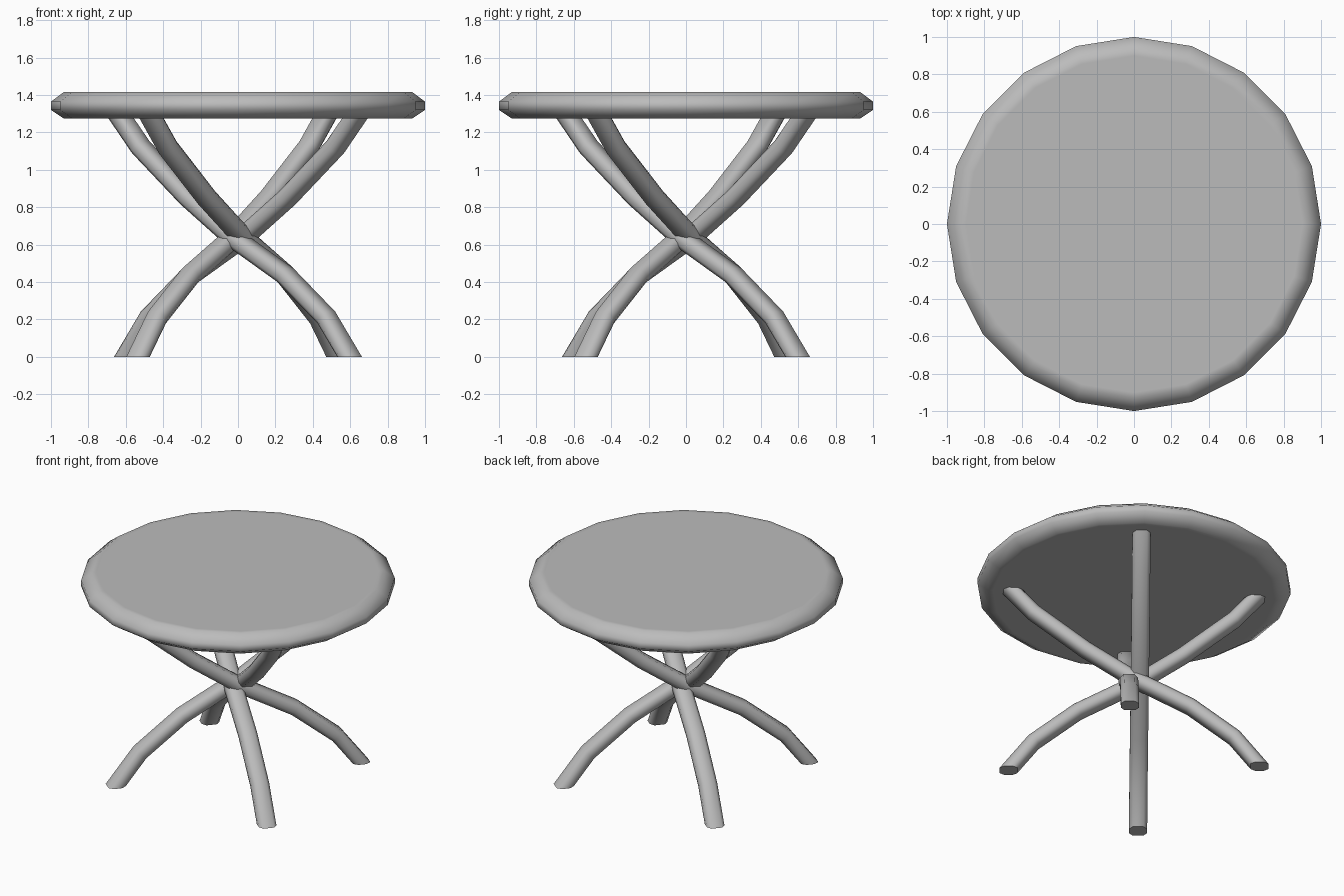
import bpy, bmesh
from math import cos, sin, pi, radians
from mathutils import Vector, Matrix

cube = bpy.data.objects.get("Cube")
if cube:
    bpy.data.objects.remove(cube, do_unlink=True)

grey = bpy.data.materials.new("plain grey")
grey.use_nodes = True
colour = (0.5, 0.5, 0.5, 1)
grey.diffuse_color = colour
grey.node_tree.nodes["Principled BSDF"].inputs["Base Color"].default_value = colour


def loft(name, rings, smooth_angle):
    """Skin a closed solid over a list of vertex rings."""
    bm = bmesh.new()
    loops = [[bm.verts.new(p) for p in ring] for ring in rings]
    n = len(loops[0])
    for a, b in zip(loops, loops[1:]):
        for i in range(n):
            j = (i + 1) % n
            bm.faces.new((a[i], a[j], b[j], b[i]))
    bm.faces.new(loops[0])
    bm.faces.new(loops[-1])
    bmesh.ops.recalc_face_normals(bm, faces=bm.faces)
    mesh = bpy.data.meshes.new(name)
    bm.to_mesh(mesh)
    bm.free()
    mesh.materials.append(grey)
    obj = bpy.data.objects.new(name, mesh)
    bpy.context.collection.objects.link(obj)
    bpy.ops.object.select_all(action='DESELECT')
    obj.select_set(True)
    bpy.context.view_layer.objects.active = obj
    bpy.ops.object.shade_smooth_by_angle(angle=radians(smooth_angle))
    return obj


# Round top: twenty sides with a rounded rim
SIDES = 20
profile = [(0.90, 1.273), (0.93, 1.273), (1.0, 1.32),
           (1.0, 1.364), (0.93, 1.417), (0.90, 1.417)]
loft("table_top",
     [[(r * cos(2 * pi * i / SIDES), r * sin(2 * pi * i / SIDES), z)
       for i in range(SIDES)] for r, z in profile], 60)

# Leg: chamfered bar swept along an S-shaped path from foot to top
path = [Vector(p) for p in [(-0.80, 0), (-0.64, 0.21), (-0.36, 0.435), (0, 0.635),
                            (0.31, 0.85), (0.64, 1.12), (0.785, 1.285)]]
HALF_WIDTH, HALF_THICK, OFFSET = 0.058, 0.045, 0.037
section = [(1, 0.45), (0.6, 1), (-0.6, 1), (-1, 0.45),
           (-1, -0.45), (-0.6, -1), (0.6, -1), (1, -0.45)]


def leg_rings():
    rings = []
    for i, p in enumerate(path):
        before = (p - path[i - 1]).normalized() if i else None
        after = (path[i + 1] - p).normalized() if i + 1 < len(path) else None
        if before and after:
            tangent = (before + after).normalized()
            across = Vector((-tangent.y, tangent.x)) / tangent.dot(after)
        else:
            # End cuts lie level with the floor and the top
            across = Vector((-1, 0)) / (after or before).y
        rings.append([(p.x + across.x * v * HALF_THICK,
                       OFFSET + u * HALF_WIDTH,
                       p.y + across.y * v * HALF_THICK) for u, v in section])
    return rings


# Four crossing legs, a quarter turn apart
for k in range(4):
    leg = loft(f"crossing_leg_{k + 1}", leg_rings(), 50)
    leg.data.transform(Matrix.Rotation(radians(-39.2 + 90 * k), 4, 'Z'))
